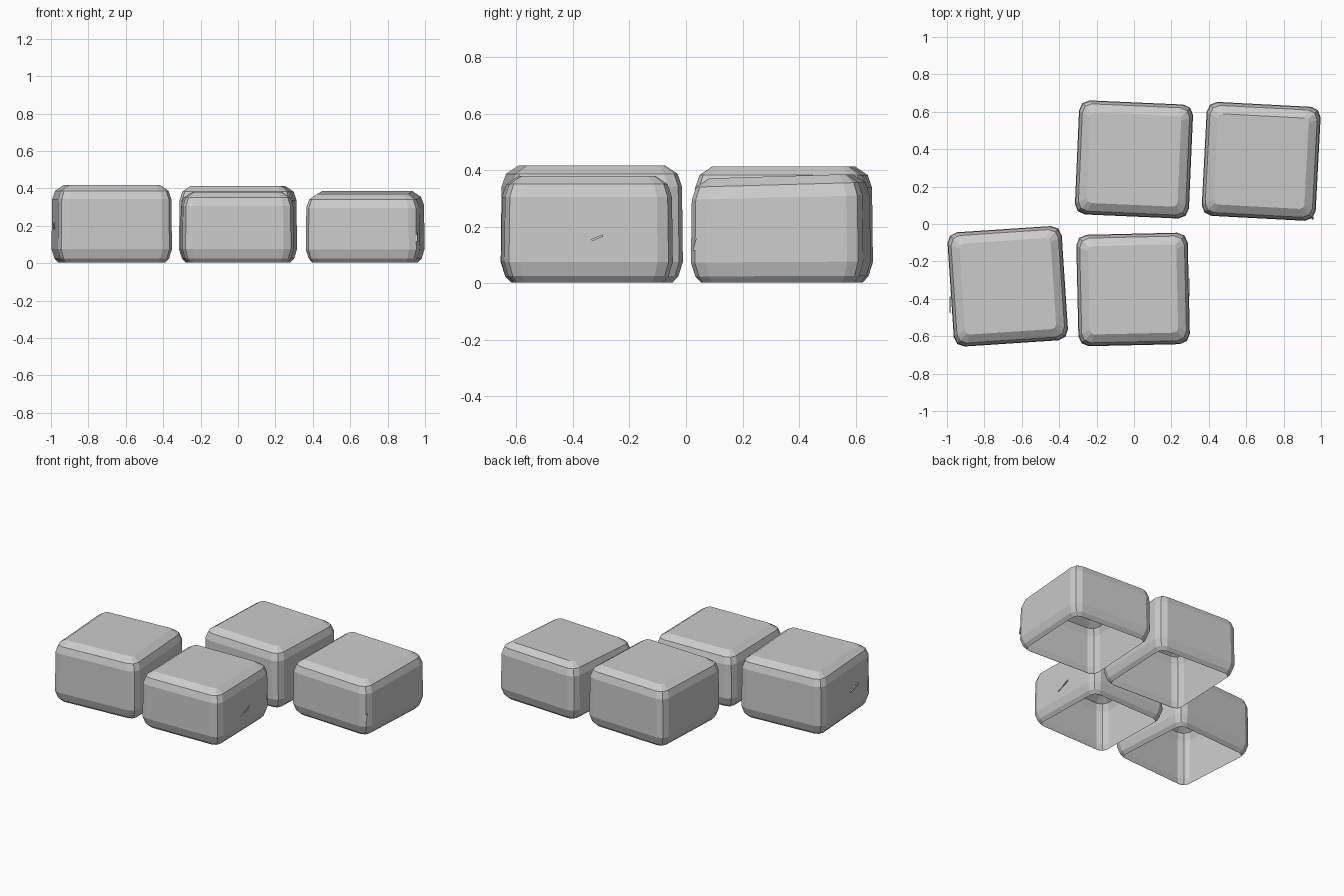
import bpy
import bmesh
import math
from mathutils import Matrix, Vector

old = bpy.data.objects.get("Cube")
if old:
    bpy.data.objects.remove(old, do_unlink=True)


def make_material(name, color):
    mat = bpy.data.materials.new(name)
    mat.use_nodes = True
    mat.diffuse_color = color
    mat.node_tree.nodes["Principled BSDF"].inputs["Base Color"].default_value = color
    return mat


STONE = make_material("stone grey", (0.6, 0.6, 0.6, 1))


def finish(name, bm, matrix):
    mesh = bpy.data.meshes.new(name)
    bm.to_mesh(mesh)
    bm.free()
    mesh.materials.append(STONE)
    obj = bpy.data.objects.new(name, mesh)
    obj.matrix_world = matrix
    bpy.context.collection.objects.link(obj)


def rounded_square(half, radius, steps=2):
    """Outline points of a square with faceted corners."""
    points = []
    for corner in range(4):
        start = corner * math.pi / 2
        mid = start + math.pi / 4
        centre = Vector((math.cos(mid), math.sin(mid))) * (half - radius) * math.sqrt(2)
        for i in range(steps + 1):
            a = start + i / steps * math.pi / 2
            points.append(centre + radius * Vector((math.cos(a), math.sin(a))))
    return points


def stone_block(name, x, y, half, height, degrees, slope):
    """Worn paving block: a hollow shell, open underneath."""
    profile = [  # inset, height, corner radius
        (0.035, 0.003, 0.04), (0.015, 0.025, 0.05), (0, 0.075, 0.055),
        (0.003, height - 0.075, 0.055), (0.018, height - 0.03, 0.05),
        (0.062, height, 0.025),
    ]
    bm = bmesh.new()
    rings = []
    for inset, z, radius in profile:
        lift = slope * z / height  # the top tips slightly along y
        rings.append([bm.verts.new((p.x, p.y, z + lift * p.y))
                      for p in rounded_square(half - inset, radius)])
    for low, high in zip(rings, rings[1:]):
        for i in range(len(low)):
            j = (i + 1) % len(low)
            bm.faces.new((low[i], low[j], high[j], high[i]))
    bm.faces.new(rings[-1])
    turn = Matrix.Rotation(math.radians(degrees), 4, "Z")
    finish(name, bm, Matrix.Translation((x, y, 0)) @ turn)


def chip(name, location, length, degrees):
    """Thin raised scratch on a side wall."""
    bm = bmesh.new()
    bmesh.ops.create_cube(bm, size=1)
    bmesh.ops.scale(bm, vec=(0.008, length, 0.008), verts=bm.verts)
    turn = Matrix.Rotation(math.radians(degrees), 4, "X")
    finish(name, bm, Matrix.Translation(location) @ turn)


# Four blocks in two offset rows
stone_block("back_left_block", 0.68, 0.335, 0.305, 0.378, -3, 0.03)
stone_block("back_middle_block", 0.0, 0.345, 0.305, 0.413, -2.5, 0)
stone_block("front_middle_block", -0.005, -0.35, 0.298, 0.38, 1.3, 0)
stone_block("front_right_block", -0.675, -0.333, 0.306, 0.417, 3.8, 0)

# Small scratches on the side walls
chip("front_middle_scratch", (0.293, -0.34, 0.15), 0.1, 22)
chip("front_right_scratch", (-0.982, -0.43, 0.2), 0.09, -20)
chip("back_left_scratch", (0.955, 0.035, 0.14), 0.05, 75)
